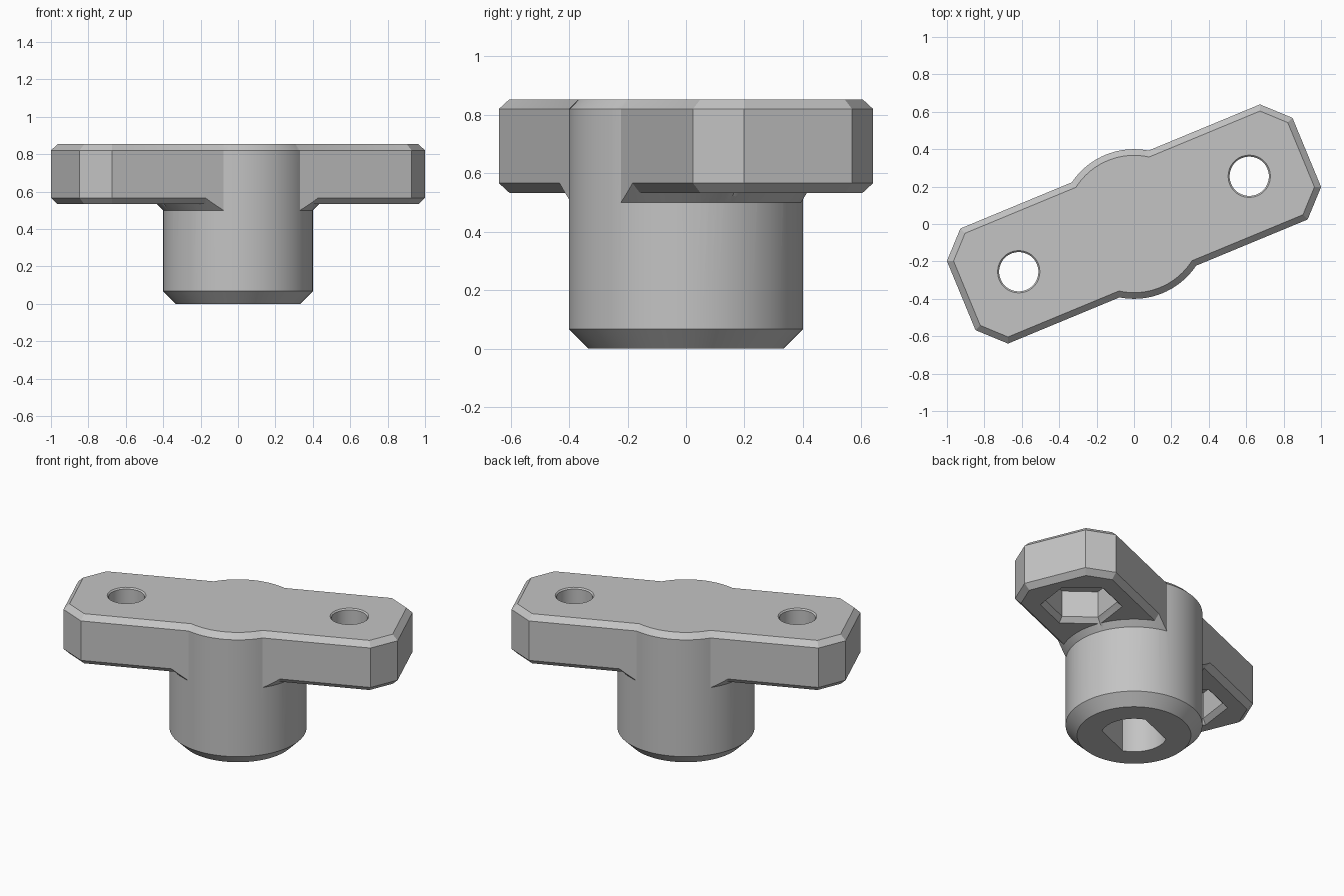
import bpy, bmesh, math
from mathutils import Vector, Matrix

if "Cube" in bpy.data.objects:
    bpy.data.objects.remove(bpy.data.objects["Cube"], do_unlink=True)

TURN = Matrix.Rotation(math.radians(22.5), 4, "Z")
SIDES = 96
BAR_LOW, TOP, EDGE = 0.533, 0.853, 0.033
HALF_LEN, HALF_WID, CORNER = 1.0, 0.333, 0.133
HOLE_X = 0.667

grey = bpy.data.materials.new("light grey")
grey.use_nodes = True
grey.diffuse_color = (0.55, 0.55, 0.55, 1)
grey.node_tree.nodes["Principled BSDF"].inputs["Base Color"].default_value = (0.55, 0.55, 0.55, 1)


def circle(r, n=SIDES, x=0):
    return [(x + r * math.cos(2 * math.pi * i / n), r * math.sin(2 * math.pi * i / n)) for i in range(n)]


def bar_outline(inset=0):
    # Rectangle with clipped corners, moved inwards evenly
    a, b = HALF_LEN - inset, HALF_WID - inset
    c = CORNER - inset * (2 - math.sqrt(2))
    quarter = [(a, b - c), (a - c, b)]
    half = quarter + [(-x, y) for x, y in reversed(quarter)]
    return half + [(-x, -y) for x, y in half]


def double_d(r, flat, n=24):
    # Two arcs joined by two parallel flats
    t = math.asin(flat / r)
    arc = [(r * math.cos(-t + 2 * t * i / n), r * math.sin(-t + 2 * t * i / n)) for i in range(n + 1)]
    return arc + [(-x, -y) for x, y in arc]


def loft(name, sections):
    # Solid through (outline, height) sections with matching point counts
    bm = bmesh.new()
    rings = [[bm.verts.new(TURN @ Vector((x, y, z))) for x, y in pts] for pts, z in sections]
    n = len(rings[0])
    for low, high in zip(rings, rings[1:]):
        for i in range(n):
            j = (i + 1) % n
            bm.faces.new((low[i], low[j], high[j], high[i]))
    bm.faces.new(rings[0][::-1])
    bm.faces.new(rings[-1])
    bmesh.ops.recalc_face_normals(bm, faces=bm.faces)
    mesh = bpy.data.meshes.new(name)
    bm.to_mesh(mesh)
    bm.free()
    mesh.materials.append(grey)
    obj = bpy.data.objects.new(name, mesh)
    bpy.context.collection.objects.link(obj)
    return obj


def combine(target, other, operation):
    other.hide_render = True
    mod = target.modifiers.new(operation.lower(), "BOOLEAN")
    mod.operation, mod.solver, mod.object = operation, "EXACT", other
    bpy.context.view_layer.objects.active = target
    bpy.ops.object.modifier_apply(modifier=mod.name)
    bpy.data.objects.remove(other, do_unlink=True)


# Cross bar with bevelled rims
handle = loft("clamp_handle", [
    (bar_outline(EDGE), BAR_LOW), (bar_outline(), BAR_LOW + EDGE),
    (bar_outline(), TOP - EDGE), (bar_outline(EDGE), TOP)])

# Conical support under the bar, trimmed to the bar's width
flare = loft("flare", [(circle(0.37), 0.47), (circle(0.467), 0.567), (circle(0.467), 0.62)])
combine(flare, loft("flare_trim", [(bar_outline(), 0.4), (bar_outline(), 0.7)]), "INTERSECT")
combine(handle, flare, "UNION")

# Round hub
hub = loft("hub", [(circle(0.333), 0), (circle(0.4), 0.067),
                   (circle(0.4), TOP - EDGE), (circle(0.4 - EDGE), TOP)])
combine(handle, hub, "UNION")

# Bolt holes with hexagonal nut pockets below
for side in (1, -1):
    x = side * HOLE_X
    pocket = loft("nut_pocket", [(circle(0.25, 6, x), BAR_LOW - 0.01),
                                 (circle(0.21, 6, x), BAR_LOW + 0.03),
                                 (circle(0.21, 6, x), 0.733)])
    combine(handle, pocket, "DIFFERENCE")
    hole = loft("bolt_hole", [(circle(0.105, 48, x), 0.6), (circle(0.105, 48, x), TOP - 0.008),
                              (circle(0.121, 48, x), TOP + 0.008)])
    combine(handle, hole, "DIFFERENCE")

# Shaft socket with two flats
socket = loft("shaft_socket", [(double_d(0.193, 0.143), -0.1), (double_d(0.193, 0.143), 0.6)])
combine(handle, socket, "DIFFERENCE")

# Smooth round walls, crisp edges
bpy.ops.object.select_all(action="DESELECT")
handle.select_set(True)
bpy.context.view_layer.objects.active = handle
bpy.ops.object.shade_smooth_by_angle(angle=math.radians(25))
